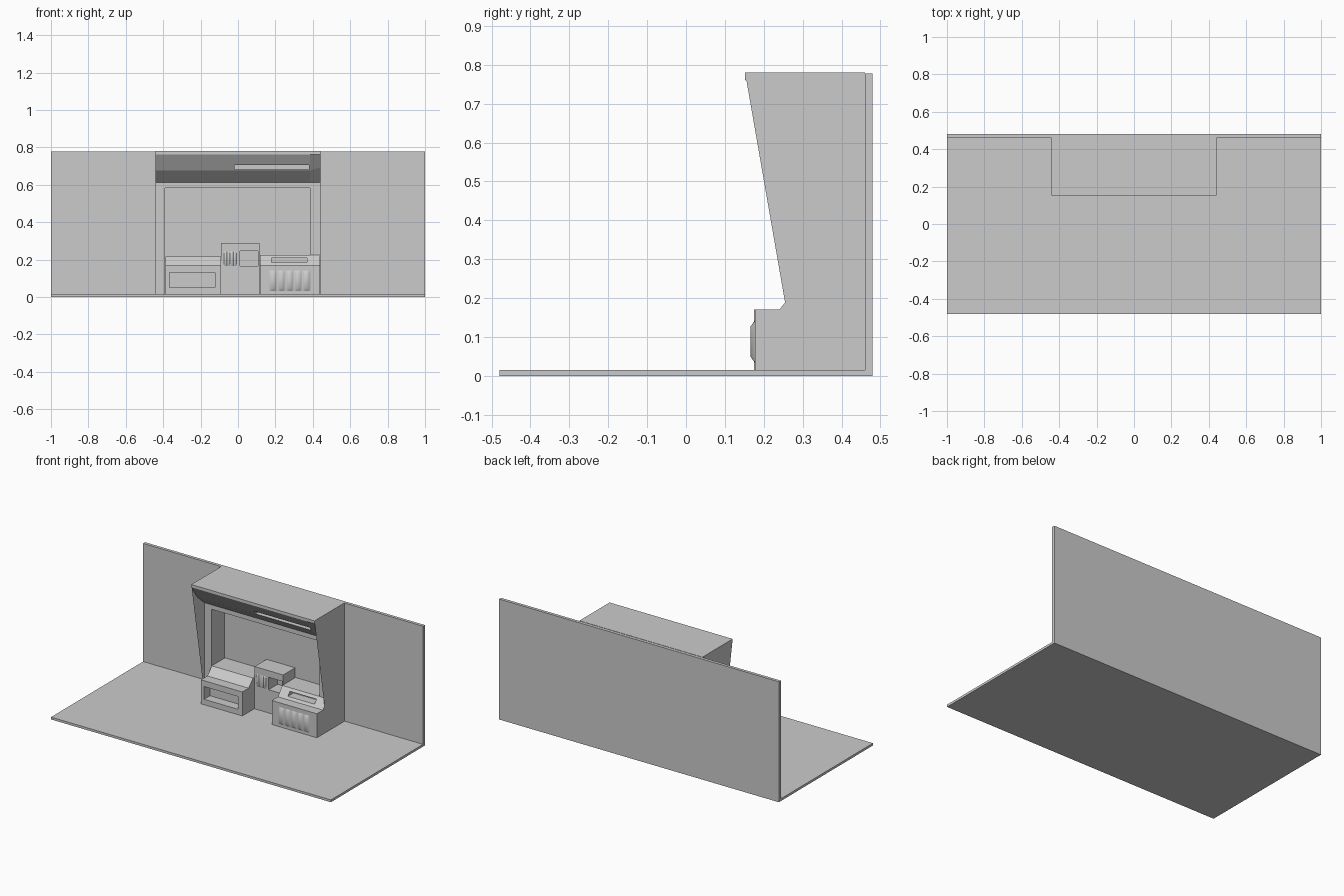
import bpy, bmesh, math

if "Cube" in bpy.data.objects:
    bpy.data.objects.remove(bpy.data.objects["Cube"])


def finish(bm, name):
    bmesh.ops.recalc_face_normals(bm, faces=bm.faces)
    me = bpy.data.meshes.new(name)
    bm.to_mesh(me)
    bm.free()
    ob = bpy.data.objects.new(name, me)
    bpy.context.collection.objects.link(ob)
    return ob


def loft(name, sections):
    """Solid through (x, [(y, z), ...]) cross-sections."""
    bm = bmesh.new()
    rings = [[bm.verts.new((x, y, z)) for y, z in prof] for x, prof in sections]
    for a, b in zip(rings, rings[1:]):
        for i in range(len(a)):
            j = (i + 1) % len(a)
            bm.faces.new((a[i], a[j], b[j], b[i]))
    bm.faces.new(rings[0])
    bm.faces.new(rings[-1][::-1])
    bmesh.ops.triangulate(bm, faces=[f for f in bm.faces if len(f.verts) > 4])
    return finish(bm, name)


def box(name, x0, x1, y0, y1, z0, z1):
    prof = [(y0, z0), (y0, z1), (y1, z1), (y1, z0)]
    return loft(name, [(x0, prof), (x1, prof)])


def cut(ob, *dims):
    """Subtract a box and discard the cutter."""
    cutter = box("cutter", *dims)
    cutter.hide_render = True
    mod = ob.modifiers.new("cut", 'BOOLEAN')
    mod.operation = 'DIFFERENCE'
    mod.solver = 'EXACT'
    mod.object = cutter
    bpy.context.view_layer.objects.active = ob
    bpy.ops.object.modifier_apply(modifier=mod.name)
    bpy.data.objects.remove(cutter)


def ribbed_panel(name, x0, x1, y, z0, z1, count, depth):
    """Row of rounded vertical ribs, fading out at top and bottom."""
    bm = bmesh.new()
    n = count * 8
    edge = (z1 - z0) * 0.14
    rows = [(z0, 0), (z0 + edge, 1), (z1 - edge, 1), (z1, 0)]
    grid = []
    for z, k in rows:
        grid.append([bm.verts.new((x0 + (x1 - x0) * i / n,
                                   y - k * depth * abs(math.sin(math.pi * i / 8)), z))
                     for i in range(n + 1)])
    for a, b in zip(grid, grid[1:]):
        for i in range(n):
            bm.faces.new((a[i], a[i + 1], b[i + 1], b[i])).smooth = True
    return finish(bm, name)


# Floor and back wall
box("floor", -1, 1, -0.48, 0.48, 0, 0.015)
box("back_wall", -1, 1, 0.46, 0.48, 0.015, 0.778)


# Stall body with overhanging canopy, underside flattening at the right end
def body_profile(y, z):
    return [(0.46, 0.015), (0.285, 0.015), (0.285, 0.612), (y, z),
            (0.152, 0.762), (0.152, 0.78), (0.46, 0.78)]


body = loft("stall_body", [(-0.44, body_profile(0.21, 0.677)),
                           (0.385, body_profile(0.21, 0.677)),
                           (0.44, body_profile(0.215, 0.692))])
cut(body, -0.39, 0.384, 0.2, 0.42, 0.01, 0.583)      # display recess
cut(body, -0.02, 0.38, 0.1, 0.235, 0.682, 0.706)     # canopy slot


# Counters either side, with a sloped upper ledge
def counter_profile(front, top):
    return [(front, 0.015), (front, 0.17), (0.24, 0.17), (0.285, top),
            (0.42, top), (0.42, 0.015)]


left = loft("left_counter", [(x, counter_profile(0.175, 0.218)) for x in (-0.387, -0.092)])
cut(left, -0.365, -0.122, 0.1, 0.235, 0.05, 0.132)
right = loft("right_counter", [(x, counter_profile(0.178, 0.226)) for x in (0.117, 0.4395)])
cut(right, 0.18, 0.37, 0.2, 0.31, 0.185, 0.21)
ribbed_panel("right_counter_ribs", 0.165, 0.388, 0.1775, 0.033, 0.143, 5, 0.011)

# Central machine with a side window and small vent
machine = box("centre_machine", -0.09, 0.114, 0.298, 0.43, 0.015, 0.288)
cut(machine, 0.01, 0.106, 0.25, 0.39, 0.165, 0.245)
ribbed_panel("machine_vent", -0.075, -0.008, 0.2975, 0.165, 0.245, 4, 0.006)
